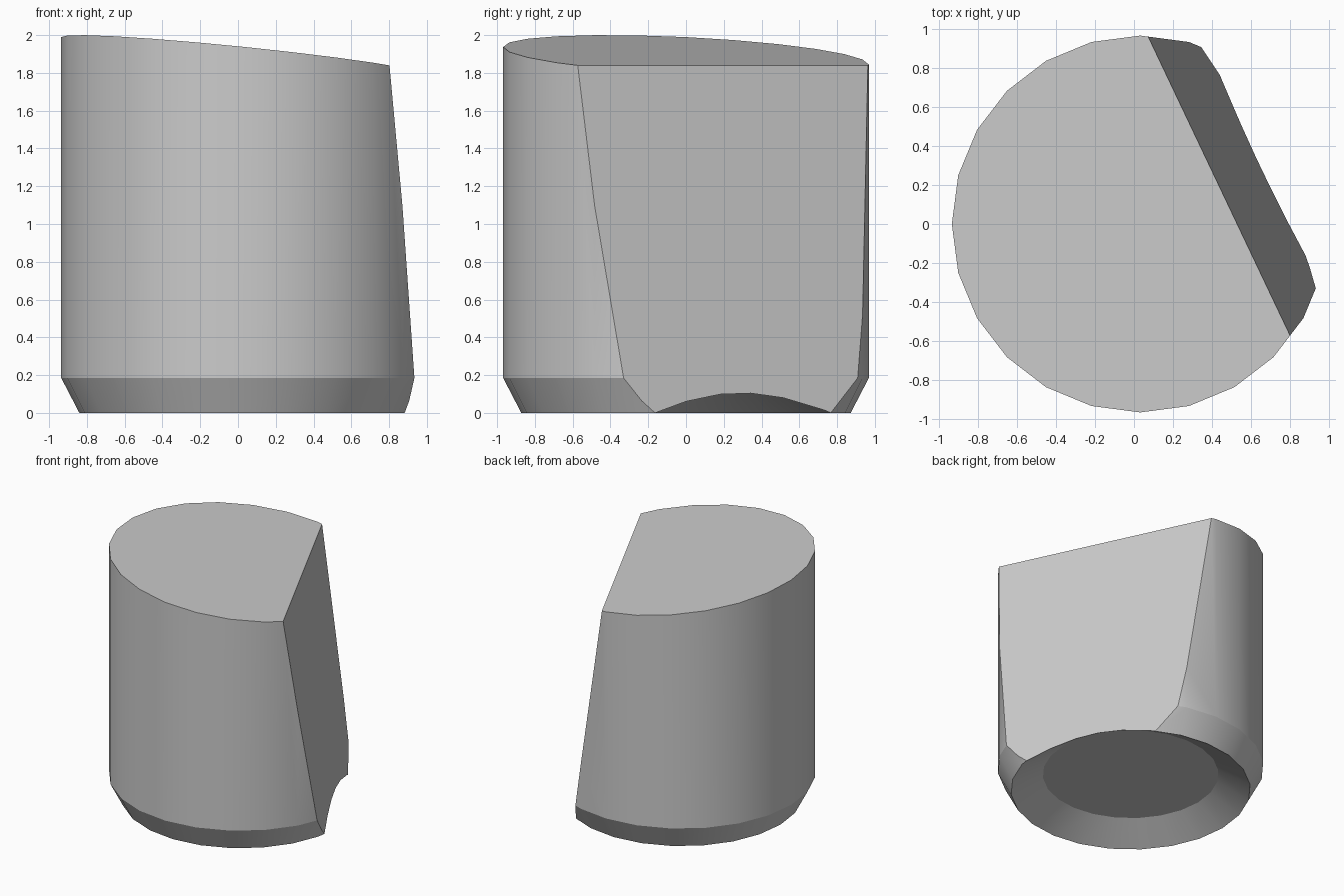
import bpy, bmesh, math
from mathutils import Vector

if "Cube" in bpy.data.objects:
    bpy.data.objects.remove(bpy.data.objects["Cube"])

SIDES = 24
CX = 0.032
TURN = math.radians(25.4)
ACROSS = Vector((math.cos(TURN), math.sin(TURN), 0))
AXIS = Vector((CX, 0, 0))

bm = bmesh.new()

# turned body: recess cone, foot chamfer, straight wall
profile = [(0.64, 0.13), (0.872, 0.0), (0.968, 0.185), (0.968, 2.3)]
rings = []
for r, z in profile:
    rings.append([bm.verts.new((CX + r * math.cos(math.tau * i / SIDES),
                                r * math.sin(math.tau * i / SIDES), z))
                  for i in range(SIDES)])
for a, b in zip(rings, rings[1:]):
    for i in range(SIDES):
        j = (i + 1) % SIDES
        bm.faces.new((a[i], a[j], b[j], b[i]))
bm.faces.new(rings[0][::-1])
bm.faces.new(rings[-1])


def slice_off(point, normal):
    """Remove everything beyond the plane and cap the opening."""
    geom = bm.verts[:] + bm.edges[:] + bm.faces[:]
    bmesh.ops.bisect_plane(bm, geom=geom, dist=1e-5, plane_co=point,
                           plane_no=normal.normalized(), clear_outer=True)
    rim = [e for e in bm.edges if e.is_boundary]
    bmesh.ops.edgeloop_fill(bm, edges=rim)


UP = Vector((0, 0, 1))
# sloping top
slice_off(AXIS - ACROSS * 0.968 + UP * 2.0, UP + ACROSS * 0.113)
# leaning flat side
slice_off(AXIS + ACROSS * 0.698, ACROSS + UP * 0.135)

bmesh.ops.recalc_face_normals(bm, faces=bm.faces)
mesh = bpy.data.meshes.new("cut_cylinder")
bm.to_mesh(mesh)
bm.free()
obj = bpy.data.objects.new("cut_cylinder", mesh)
bpy.context.collection.objects.link(obj)

# smooth round walls, crisp cuts and chamfer
bpy.context.view_layer.objects.active = obj
obj.select_set(True)
bpy.ops.object.shade_smooth_by_angle(angle=math.radians(20))
